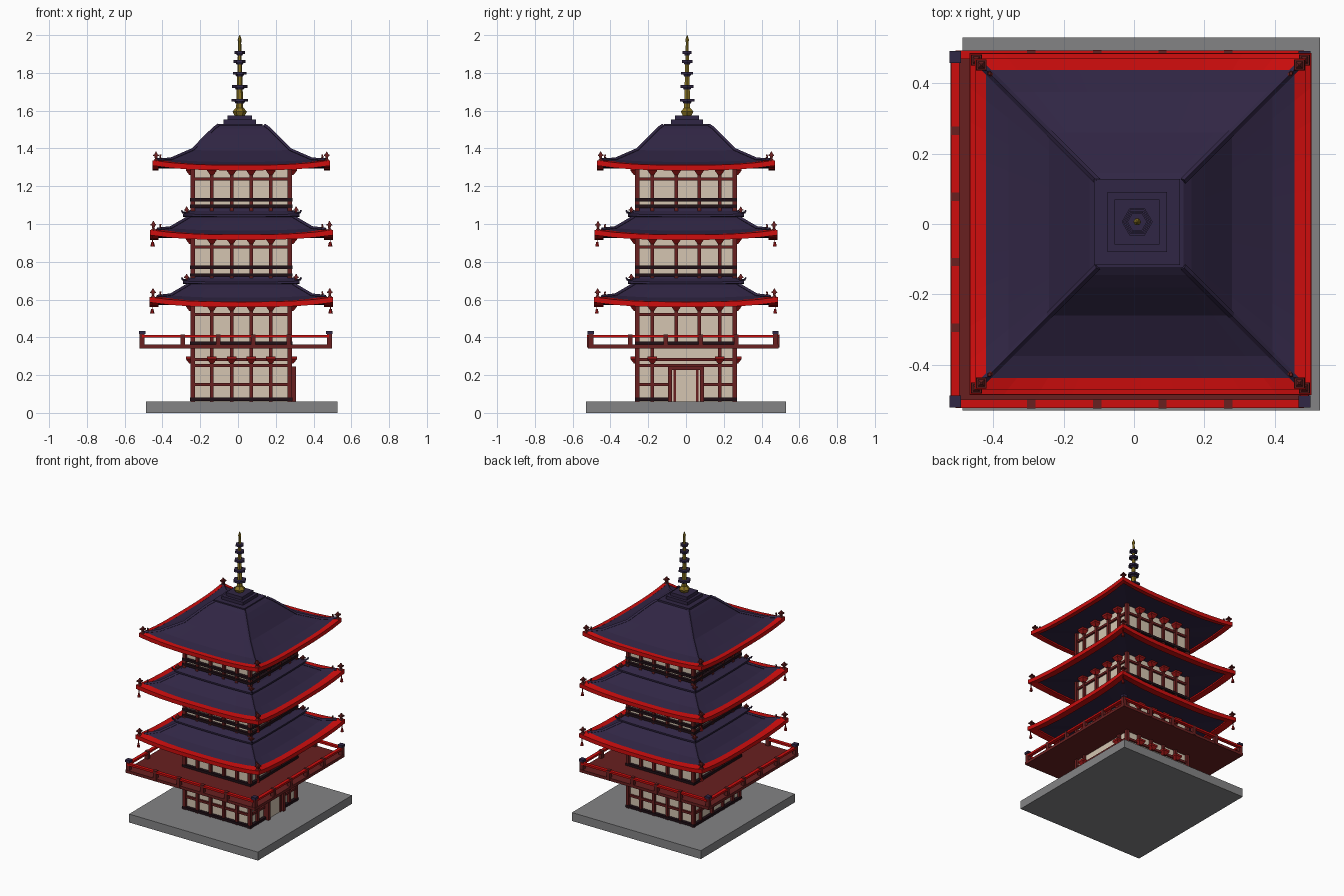
import bpy, bmesh, math
from mathutils import Matrix, Vector

if "Cube" in bpy.data.objects:
    bpy.data.objects.remove(bpy.data.objects["Cube"])

def mat(name, r, g, b):
    m = bpy.data.materials.new(name)
    m.diffuse_color = (r, g, b, 1)
    m.use_nodes = True
    m.node_tree.nodes["Principled BSDF"].inputs["Base Color"].default_value = m.diffuse_color
    return m

NAVY = mat("navy tile", 0.030, 0.019, 0.058)
RED = mat("bright red", 0.62, 0.004, 0.004)
MAROON = mat("maroon wood", 0.14, 0.014, 0.014)
BRICK = mat("bracket red", 0.33, 0.008, 0.008)
CREAM = mat("cream plaster", 0.66, 0.56, 0.44)
BLACK = mat("dark beam", 0.014, 0.005, 0.008)
GREY = mat("grey stone", 0.23, 0.23, 0.235)
GOLD = mat("gold", 0.25, 0.17, 0.015)

C = (0.018, 0.0)         # centre of the tower
B = (-0.012, -0.015)     # centre of the balcony
S = (0.009, 0.006)       # centre of the spire

def finish(name, bm, material, c=(0, 0)):
    bmesh.ops.recalc_face_normals(bm, faces=bm.faces)
    me = bpy.data.meshes.new(name)
    bm.to_mesh(me)
    bm.free()
    me.materials.append(material)
    ob = bpy.data.objects.new(name, me)
    ob.location = (c[0], c[1], 0)
    bpy.context.collection.objects.link(ob)
    return ob

def turn(u, d, k):
    """Point u along a wall and d outwards, on side k (0 front, 1 right, 2 back, 3 left)."""
    return [(u, -d), (d, u), (-u, d), (-d, -u)][k]

def add_box(bm, x0, x1, y0, y1, z0, z1):
    m = Matrix.Translation(((x0 + x1) / 2, (y0 + y1) / 2, (z0 + z1) / 2)) @ \
        Matrix.Diagonal((abs(x1 - x0), abs(y1 - y0), abs(z1 - z0), 1))
    bmesh.ops.create_cube(bm, size=1, matrix=m)

def side_box(bm, k, u0, u1, d0, d1, z0, z1):
    a, b = turn(u0, d0, k), turn(u1, d1, k)
    add_box(bm, a[0], b[0], a[1], b[1], z0, z1)

def add_cone(bm, x, y, z0, z1, r0, r1, n=4):
    bmesh.ops.create_cone(bm, cap_ends=True, segments=n, radius1=r0, radius2=r1, depth=z1 - z0,
        matrix=Matrix.Translation((x, y, (z0 + z1) / 2)) @ Matrix.Rotation(math.pi / 4 if n == 4 else math.pi / 6, 4, 'Z'))

def square_sweep(name, material, profile, lift, closed=False, c=C, n=10):
    """Sweep (half width, z, corner lift weight) points around a square."""
    bm = bmesh.new()
    rings = []
    for h, z, w in profile:
        ring = []
        for k in range(4):
            for i in range(n):
                t = -1 + 2 * i / n
                x, y = turn(t * h, h, k)
                ring.append(bm.verts.new((x, y, z + w * lift * abs(t) ** 3)))
        rings.append(ring)
    pairs = list(zip(rings, rings[1:])) + ([(rings[-1], rings[0])] if closed else [])
    for a, b in pairs:
        for i in range(4 * n):
            j = (i + 1) % (4 * n)
            bm.faces.new((a[i], a[j], b[j], b[i]))
    if not closed:
        bm.faces.new(rings[0])
        bm.faces.new(rings[-1])
    return finish(name, bm, material, c)

def corner_curves(name, material, pts, r):
    """Four-sided bars running along the diagonals; pts are (half width, z)."""
    cu = bpy.data.curves.new(name, 'CURVE')
    cu.dimensions = '3D'
    cu.bevel_depth, cu.bevel_resolution, cu.use_fill_caps = r, 0, True
    for sx in (-1, 1):
        for sy in (-1, 1):
            sp = cu.splines.new('POLY')
            sp.points.add(len(pts) - 1)
            sp.use_smooth = False
            for p, (h, z) in zip(sp.points, pts):
                p.co = (sx * h, sy * h, z, 1)
    cu.materials.append(material)
    ob = bpy.data.objects.new(name, cu)
    ob.location = (C[0], C[1], 0)
    bpy.context.collection.objects.link(ob)

CORNERS = [(sx, sy) for sx in (-1, 1) for sy in (-1, 1)]

# Stone base
bm = bmesh.new()
add_box(bm, -0.488, 0.528, -0.53, 0.53, 0, 0.06)
finish("stone_base", bm, GREY)

# Storeys: wall, posts, beams and brackets
FRONT_POSTS = [-0.26, -0.156, -0.052, 0.052, 0.156, 0.26]
SIDE_POSTS = [-0.26, -0.178, -0.052, 0.07, 0.178, 0.26]
STOREYS = [  # name, bottom, top, maroon beams, dark beams, bracket base
    ("ground", 0.06, 0.345, [0.142, 0.242, 0.275], [0.064], 0.262),
    ("second", 0.36, 0.60, [0.512], [0.362], 0.54),
    ("third", 0.70, 0.95, [0.870], [0.722, 0.762], 0.895),
    ("fourth", 1.06, 1.32, [1.230], [1.085, 1.120], 1.260)]
for name, z0, z1, beams, darks, zb in STOREYS:
    bm = bmesh.new()
    add_box(bm, -0.25, 0.25, -0.25, 0.25, z0, z1)
    finish(name + "_walls", bm, CREAM, C)
    frame, dark, brackets = bmesh.new(), bmesh.new(), bmesh.new()
    for k in range(4):
        for u in (SIDE_POSTS if k % 2 else FRONT_POSTS):
            if name == "ground" and k == 1 and abs(u) < 0.1:
                continue
            side_box(frame, k, u - 0.009, u + 0.009, 0.245, 0.268, z0, z1)
            if abs(u) < 0.2:
                x, y = turn(u, 0.268, k)
                add_cone(brackets, x, y, zb, zb + 0.022, 0.012, 0.036)
                add_cone(brackets, x, y, zb + 0.022, zb + 0.036, 0.036, 0.036)
        for z in beams:
            side_box(frame, k, -0.263, 0.263, 0.245, 0.263, z, z + 0.016)
        for z in darks:
            side_box(dark, k, -0.27, 0.27, 0.245, 0.271, z, z + 0.017)
    finish(name + "_timber_frame", frame, MAROON, C)
    finish(name + "_dark_beams", dark, BLACK, C)
    finish(name + "_brackets", brackets, BRICK, C)

# Doorway on the right side
bm = bmesh.new()
side_box(bm, 1, -0.08, 0.08, 0.25, 0.273, 0.06, 0.23)
finish("door_panel", bm, CREAM, C)
bm = bmesh.new()
for u in (-0.085, 0.085):
    side_box(bm, 1, u - 0.01, u + 0.01, 0.25, 0.29, 0.06, 0.24)
side_box(bm, 1, -0.095, 0.095, 0.25, 0.29, 0.226, 0.246)
for u in (-0.06, 0.06):
    side_box(bm, 1, u - 0.006, u + 0.006, 0.25, 0.278, 0.06, 0.23)
finish("door_frame", bm, MAROON, C)

# Balcony: deck, railing, posts and caps
bm = bmesh.new()
add_box(bm, -0.51, 0.51, -0.505, 0.505, 0.342, 0.362)
finish("balcony_deck", bm, MAROON, B)
rail, posts, caps = bmesh.new(), bmesh.new(), bmesh.new()
for k in range(4):
    side_box(rail, k, -0.495, 0.495, 0.484, 0.508, 0.398, 0.412)
    for u in (-0.28, -0.093, 0.093, 0.28):
        side_box(posts, k, u - 0.012, u + 0.012, 0.483, 0.509, 0.345, 0.416)
for sx, sy in CORNERS:
    x, y = sx * 0.496, sy * 0.489
    add_box(posts, x - 0.013, x + 0.013, y - 0.013, y + 0.013, 0.342, 0.42)
    add_box(caps, x - 0.017, x + 0.017, y - 0.017, y + 0.017, 0.418, 0.434)
finish("balcony_rail", rail, RED, B)
finish("balcony_posts", posts, MAROON, B)
finish("balcony_post_caps", caps, NAVY, B)

# Roofs: tiles, red eaves, hip ridges, hooks, lanterns and bells
LIFT = 0.025
SKIRT = [(0.375, 0.050, 0.5), (0.31, 0.098, 0.1), (0.275, 0.122, 0), (0.308, 0.122, 0.2),
         (0.308, 0.133, 0.2), (0.27, 0.152, 0), (0.252, 0.170, 0), (0.252, 0.178, 0)]
CROWN = [(0.375, 0.045, 0.5), (0.26, 0.105, 0.1), (0.18, 0.188, 0), (0.145, 0.222, 0), (0.122, 0.238, 0)]
for name, z, rim, upper in (("lower", 0.56, 0.486, SKIRT), ("middle", 0.916, 0.484, SKIRT), ("top", 1.284, 0.470, CROWN)):
    eave = [(0.2, z + 0.012, 0), (0.45, z + 0.010, 1), (0.45, z + 0.027, 1)]
    body = [(h, z + dz, w) for h, dz, w in upper]
    square_sweep(name + "_roof", NAVY, eave + body, LIFT)
    square_sweep(name + "_eave", RED, [(0.438, z, 1), (rim, z, 1), (rim, z + 0.028, 1), (0.438, z + 0.030, 1)],
                 LIFT, closed=True)
    hip = [(0.445, z + 0.03, 1)] + (body[:3] if upper is SKIRT else body)
    corner_curves(name + "_hip_ridges", NAVY, [(h, q + LIFT * w) for h, q, w in hip], 0.010)
    e = z + LIFT + 0.028
    corner_curves(name + "_hip_hooks", MAROON,
                  [(0.395, e - 0.012), (0.418, e + 0.002), (0.43, e + 0.016), (0.428, e + 0.030)], 0.006)
    if upper is SKIRT:
        corner_curves(name + "_upper_hooks", NAVY,
                      [(0.27, z + 0.152), (0.295, z + 0.142), (0.312, z + 0.146), (0.316, z + 0.156)], 0.006)
    lan, bell = bmesh.new(), bmesh.new()
    spots = [(rim - 0.018, e, 1.0)] + ([(0.29, z + 0.135, 0.9)] if upper is SKIRT else [])
    for sx, sy in CORNERS:
        for h, q, s in spots:
            x, y = sx * h, sy * h
            add_cone(lan, x, y, q - 0.006, q + 0.008 * s, 0.022 * s, 0.010 * s)
            add_cone(lan, x, y, q + 0.008 * s, q + 0.022 * s, 0.008 * s, 0.012 * s)
            add_cone(lan, x, y, q + 0.022 * s, q + 0.030 * s, 0.022 * s, 0.020 * s)
            add_cone(lan, x, y, q + 0.030 * s, q + 0.046 * s, 0.014 * s, 0.003 * s)
        x, y = sx * (rim - 0.014), sy * (rim - 0.014)
        if upper is SKIRT:
            add_cone(bell, x, y, z - 0.012, z + 0.022, 0.003, 0.003)
            add_cone(bell, x, y, z - 0.034, z - 0.010, 0.012, 0.006, 6)
    finish(name + "_roof_lanterns", lan, MAROON, C)
    if upper is SKIRT:
        finish(name + "_roof_bells", bell, BRICK, C)
    else:
        bell.free()

# Stepped cap on the top roof
bm = bmesh.new()
for h, z0, z1 in ((0.122, 1.50, 1.53), (0.085, 1.525, 1.552), (0.064, 1.55, 1.575)):
    add_box(bm, -h, h, -h, h, z0, z1)
finish("roof_cap", bm, NAVY, S)

# Spire: gold mast with dark rings
bm = bmesh.new()
add_cone(bm, 0, 0, 1.572, 1.595, 0.026, 0.038, 6)
add_cone(bm, 0, 0, 1.595, 1.615, 0.038, 0.020, 6)
add_cone(bm, 0, 0, 1.61, 1.96, 0.019, 0.008, 6)
add_cone(bm, 0, 0, 1.95, 1.975, 0.006, 0.011, 6)
add_cone(bm, 0, 0, 1.975, 2.0, 0.011, 0.002, 6)
finish("spire_mast", bm, GOLD, S)
bm = bmesh.new()
for z, r in ((1.655, 0.044), (1.728, 0.040), (1.798, 0.036), (1.860, 0.032), (1.908, 0.028)):
    add_cone(bm, 0, 0, z - 0.007, z + 0.007, r, r, 6)
    add_cone(bm, 0, 0, z - 0.016, z - 0.007, r * 0.5, r * 0.65, 6)
finish("spire_rings", bm, NAVY, S)
